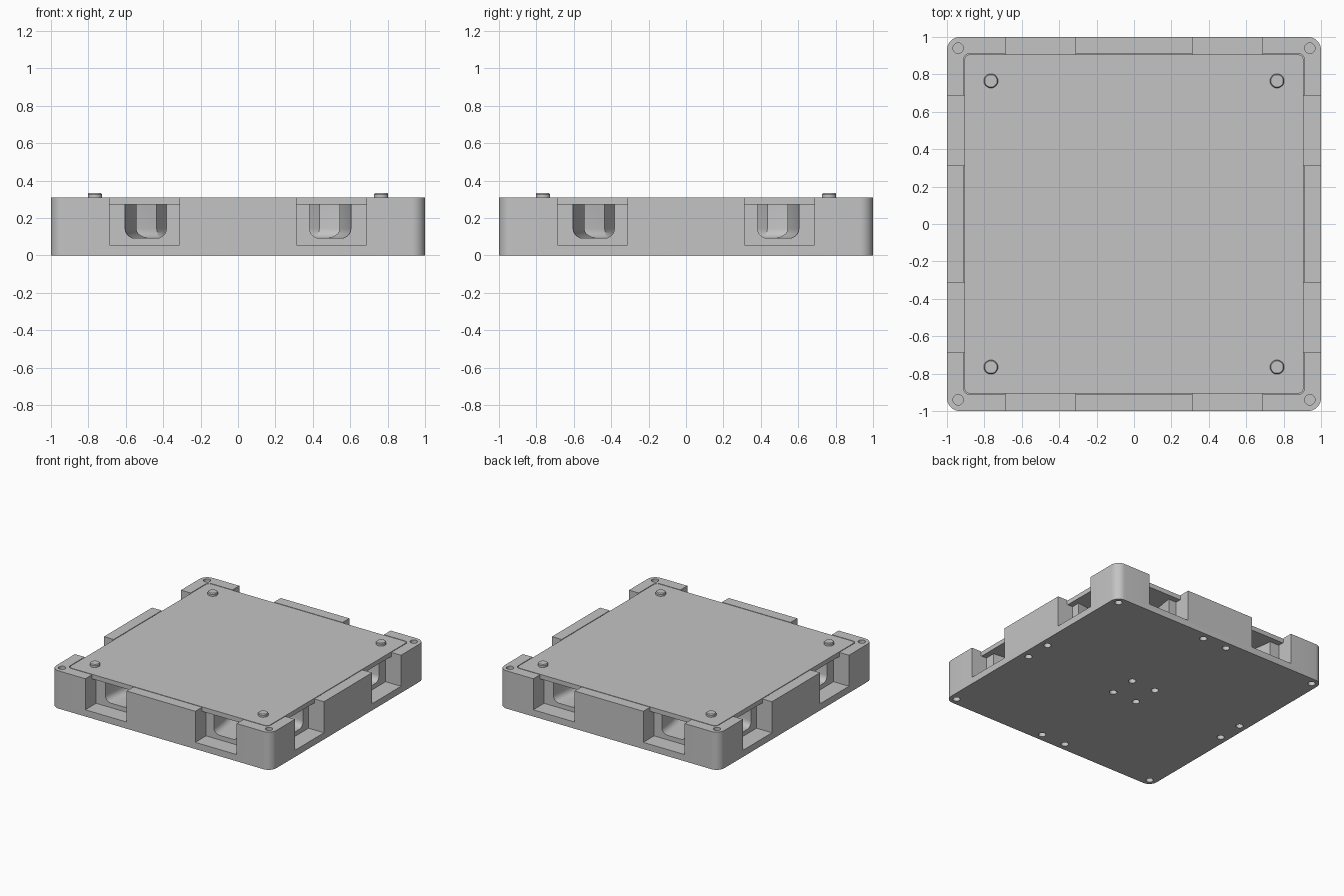
import bpy, bmesh, math
from mathutils import Vector

if "Cube" in bpy.data.objects:
    bpy.data.objects.remove(bpy.data.objects["Cube"])

grey = bpy.data.materials.new("light grey")
grey.diffuse_color = (0.55, 0.55, 0.55, 1)
grey.use_nodes = True
grey.node_tree.nodes["Principled BSDF"].inputs["Base Color"].default_value = grey.diffuse_color


def finish(name, bm):
    bmesh.ops.recalc_face_normals(bm, faces=bm.faces[:])
    me = bpy.data.meshes.new(name)
    bm.to_mesh(me)
    bm.free()
    ob = bpy.data.objects.new(name, me)
    bpy.context.collection.objects.link(ob)
    me.materials.append(grey)
    return ob


def loft(bm, rings):
    """Join equal rings of points into a capped solid."""
    vs = [[bm.verts.new(p) for p in r] for r in rings]
    n = len(vs[0])
    for a, b in zip(vs, vs[1:]):
        for i in range(n):
            j = (i + 1) % n
            bm.faces.new((a[i], a[j], b[j], b[i]))
    bm.faces.new(vs[0][::-1])
    bm.faces.new(vs[-1])


def rounded_square(h, r, z, seg=8):
    pts = []
    for k, (sx, sy) in enumerate(((1, 1), (-1, 1), (-1, -1), (1, -1))):
        for i in range(seg + 1):
            a = math.pi / 2 * (k + i / seg)
            pts.append(((h - r) * sx + r * math.cos(a), (h - r) * sy + r * math.sin(a), z))
    return pts


def slab(name, h, r, z0, z1):
    bm = bmesh.new()
    loft(bm, [rounded_square(h, r, z0), rounded_square(h, r, z1)])
    return finish(name, bm)


def circle(x, y, r, z, n=24):
    return [(x + r * math.cos(math.tau * i / n), y + r * math.sin(math.tau * i / n), z) for i in range(n)]


def cut(ob, cutter):
    m = ob.modifiers.new("cut", 'BOOLEAN')
    m.operation = 'DIFFERENCE'
    m.solver = 'EXACT'
    m.object = cutter
    bpy.context.view_layer.objects.active = ob
    bpy.ops.object.modifier_apply(modifier=m.name)
    bpy.data.objects.remove(cutter)


def turn(x, y, k):
    for _ in range(k):
        x, y = -y, x
    return x, y


# tray body with a recess for the lid
body = slab("tray_body", 1.0, 0.07, 0, 0.31)
cut(body, slab("lid_recess", 0.912, 0.036, 0.272, 0.4))

# two open notches on each side
bm = bmesh.new()
for k in range(4):
    for s in (-1, 1):
        x0, x1 = s * 0.5 - 0.188, s * 0.5 + 0.188
        base = [turn(x, y, k) for x, y in ((x0, -1.1), (x1, -1.1), (x1, -0.86), (x0, -0.86))]
        loft(bm, [[(x, y, z) for x, y in base] for z in (0.055, 0.4)])
cut(body, finish("notches", bm))

# curved channels with rounded floors, crossing under the lid
W, R, Z0, Z1 = 0.11, 0.05, 0.092, 0.285
profile = [(-W, Z1)]
for cx, a0 in ((-W + R, math.pi), (W - R, 1.5 * math.pi)):
    for i in range(6):
        a = a0 + math.pi / 2 * i / 5
        profile.append((cx + R * math.cos(a), Z0 + R + R * math.sin(a)))
profile.append((W, Z1))
for k in range(4):
    bm = bmesh.new()
    cx, cy = turn(1, -1, k)
    rings = []
    for i in range(33):
        a = math.radians(93 + 84 * i / 32) + k * math.pi / 2
        rings.append([(cx + (1.5 + u) * math.cos(a), cy + (1.5 + u) * math.sin(a), z) for u, z in profile])
    loft(bm, rings)
    cut(body, finish("channel", bm))

# blind round holes: corners above and below, pairs along each edge, four in the middle
bm = bmesh.new()
for k in range(4):
    spots = [(0.94, 0.94, -0.05, 0.04), (0.94, 0.94, 0.27, 0.4), (0.11, 0.11, -0.05, 0.04),
             (0.11, -0.935, -0.05, 0.04), (-0.11, -0.935, -0.05, 0.04)]
    for x, y, z0, z1 in spots:
        px, py = turn(x, y, k)
        loft(bm, [circle(px, py, 0.028, z0), circle(px, py, 0.028, z1)])
cut(body, finish("holes", bm))

# lid
lid = slab("lid", 0.906, 0.03, 0.2725, 0.31)

# four round pegs on the lid
bm = bmesh.new()
for k in range(4):
    x, y = turn(0.765, 0.765, k)
    loft(bm, [circle(x, y, 0.038, 0.3, 32), circle(x, y, 0.038, 0.326, 32), circle(x, y, 0.033, 0.333, 32)])
pegs = finish("lid_pegs", bm)

for ob in (body, lid, pegs):
    bpy.ops.object.select_all(action='DESELECT')
    ob.select_set(True)
    bpy.context.view_layer.objects.active = ob
    bpy.ops.object.shade_smooth_by_angle(angle=math.radians(30))
